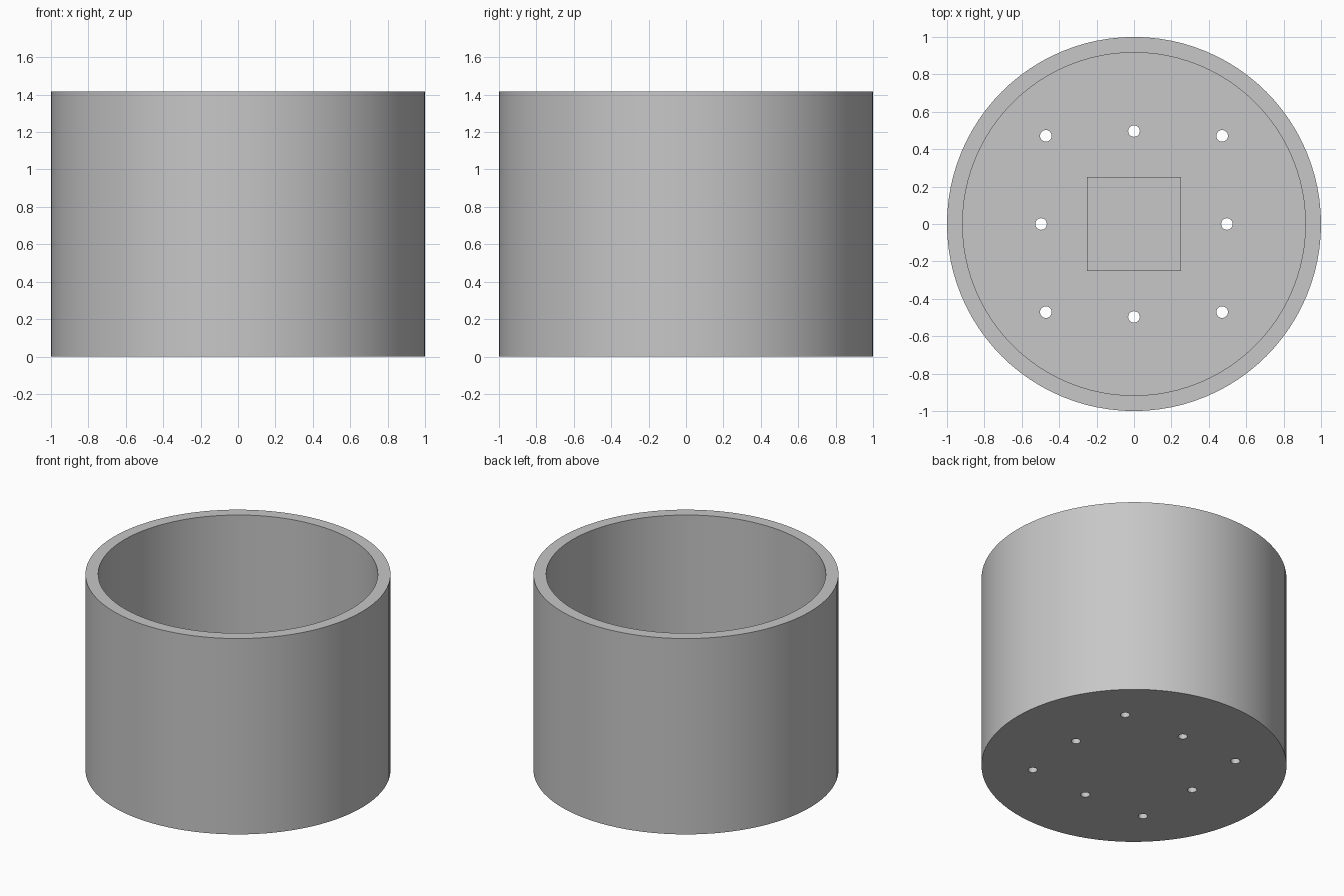
import bpy, bmesh
from math import sin, cos, pi, radians

cube = bpy.data.objects.get("Cube")
if cube:
    bpy.data.objects.remove(cube)

RADIUS, WALL, HEIGHT, FLOOR = 1.0, 1 / 12, 17 / 12, 1 / 12
SIDES = 96

grey = bpy.data.materials.new("concrete_grey")
grey.use_nodes = True
colour = (0.57, 0.57, 0.57, 1)
grey.diffuse_color = colour
grey.node_tree.nodes["Principled BSDF"].inputs["Base Color"].default_value = colour


def add_object(name, bm):
    bmesh.ops.recalc_face_normals(bm, faces=bm.faces)
    mesh = bpy.data.meshes.new(name)
    bm.to_mesh(mesh)
    bm.free()
    mesh.materials.append(grey)
    obj = bpy.data.objects.new(name, mesh)
    bpy.context.collection.objects.link(obj)
    return obj


def select_only(obj):
    bpy.ops.object.select_all(action='DESELECT')
    obj.select_set(True)
    bpy.context.view_layer.objects.active = obj


# Pot: thick-walled vessel from four rings, capped at the floor and base
bm = bmesh.new()
inner = RADIUS - WALL
profile = [(RADIUS, 0), (RADIUS, HEIGHT), (inner, HEIGHT), (inner, FLOOR)]
rings = [[bm.verts.new((r * cos(2 * pi * i / SIDES), r * sin(2 * pi * i / SIDES), z))
          for i in range(SIDES)] for r, z in profile]
for a, b in zip(rings, rings[1:]):
    for i in range(SIDES):
        j = (i + 1) % SIDES
        bm.faces.new((a[i], a[j], b[j], b[i]))
bm.faces.new(rings[0])
bm.faces.new(rings[-1])
pot = add_object("pot", bm)

# Drain holes: eight round cutters, the diagonal ones set further out
bm = bmesh.new()
for i in range(8):
    angle = i * pi / 4
    reach = 2 / 3 if i % 2 else 0.497
    result = bmesh.ops.create_cone(bm, cap_ends=True, segments=24,
                                   radius1=0.031, radius2=0.031, depth=4 * FLOOR)
    bmesh.ops.translate(bm, verts=result["verts"],
                        vec=(reach * cos(angle), reach * sin(angle), 0))
cutter = add_object("drain_hole_cutter", bm)
cutter.hide_render = True

select_only(pot)
holes = pot.modifiers.new("drain_holes", 'BOOLEAN')
holes.operation = 'DIFFERENCE'
holes.solver = 'EXACT'
holes.object = cutter
bpy.ops.object.modifier_apply(modifier=holes.name)
bpy.data.objects.remove(cutter)
bpy.ops.object.shade_smooth_by_angle(angle=radians(30))

# Square pedestal standing on the floor inside
BLOCK, BLOCK_HEIGHT = 0.5, 0.25
bm = bmesh.new()
bmesh.ops.create_cube(bm, size=1)
bmesh.ops.scale(bm, verts=bm.verts, vec=(BLOCK, BLOCK, BLOCK_HEIGHT))
bmesh.ops.translate(bm, verts=bm.verts, vec=(0, 0, FLOOR + BLOCK_HEIGHT / 2))
add_object("inner_pedestal", bm)
